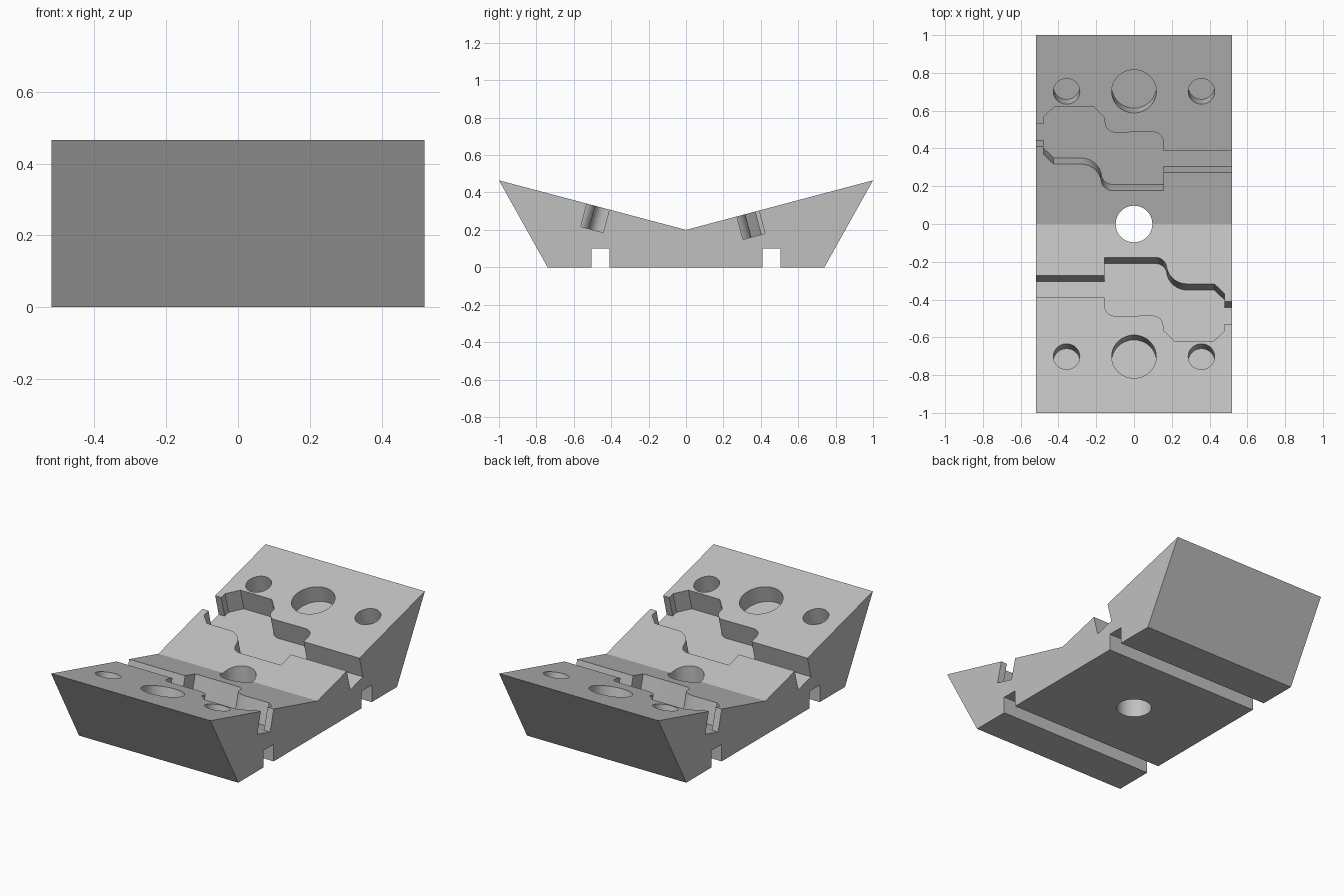
import bpy, bmesh, math
from mathutils import Vector

if "Cube" in bpy.data.objects:
    bpy.data.objects.remove(bpy.data.objects["Cube"])

HALF_W = 0.52
VALLEY_Z, RIM_Z = 0.2, 0.465
SLOPE = RIM_Z - VALLEY_Z
NORMAL = Vector((0, -SLOPE, 1)).normalized()   # normal of the rear sloped face

grey = bpy.data.materials.new("grey_metal")
grey.diffuse_color = (0.53, 0.53, 0.53, 1)
grey.use_nodes = True
grey.node_tree.nodes["Principled BSDF"].inputs["Base Color"].default_value = grey.diffuse_color


def prism(name, lower, upper):
    """Closed solid between two matching outlines."""
    bm = bmesh.new()
    a = [bm.verts.new(p) for p in lower]
    b = [bm.verts.new(p) for p in upper]
    bm.faces.new(a)
    bm.faces.new(b)
    n = len(a)
    for i in range(n):
        j = (i + 1) % n
        bm.faces.new((a[i], a[j], b[j], b[i]))
    bmesh.ops.recalc_face_normals(bm, faces=bm.faces)
    mesh = bpy.data.meshes.new(name)
    bm.to_mesh(mesh)
    bm.free()
    mesh.materials.append(grey)
    obj = bpy.data.objects.new(name, mesh)
    bpy.context.collection.objects.link(obj)
    return obj


def arc(cx, cy, r, start, end, steps=10, squash=1.0):
    angles = [math.radians(start + (end - start) * i / steps) for i in range(steps + 1)]
    return [(cx + r * math.cos(t), cy + r * squash * math.sin(t)) for t in angles]


def circle(cx, cy, r, squash=1.0):
    return arc(cx, cy, r, 0, 360, 48, squash)[:-1]


def slope_cutter(name, outline, depth, side):
    """Cutter sunk square to a sloped face; side -1 is the half-turn copy."""
    def shift(distance):
        pts = [Vector((x, y, VALLEY_Z + SLOPE * y)) + NORMAL * distance for x, y in outline]
        return [(p.x * side, p.y * side, p.z) for p in pts]
    return prism(name, shift(-depth), shift(0.03))


# Block: V-shaped top, slanted ends and two slots under the base
half = [(0.41, 0), (0.41, 0.1), (0.505, 0.1), (0.505, 0), (0.74, 0), (1, RIM_Z)]
profile = half + [(0, VALLEY_Z)] + [(-y, z) for y, z in reversed(half)]
block = prism("clamp_block", [(-HALF_W, y, z) for y, z in profile],
              [(HALF_W, y, z) for y, z in profile])

# Stepped channel outline running across one sloped face
channel = [(-0.6, 0.53), (-0.48, 0.53), (-0.48, 0.565), (-0.42, 0.622),
           (-0.215, 0.622), (-0.155, 0.56)]
channel += arc(-0.1, 0.54, 0.055, 180, 270)
channel += arc(0.1, 0.432, 0.055, 90, 0)
channel += [(0.155, 0.39), (0.6, 0.39), (0.6, 0.272), (0.155, 0.272), (0.155, 0.177)]
channel += arc(-0.115, 0.235, 0.058, 270, 190)
channel += arc(-0.28, 0.207, 0.11, 18, 90)
channel += [(-0.425, 0.317), (-0.48, 0.37), (-0.48, 0.41), (-0.6, 0.41)]

# Cutters: channels and blind holes on both slopes, one bore through the middle
cutters = []
cos_slope = NORMAL.z
for side in (1, -1):
    cutters.append(slope_cutter("channel_cutter", channel, 0.127, side))
    for x, r in ((-0.357, 0.07), (0, 0.118), (0.357, 0.07)):
        cutters.append(slope_cutter("hole_cutter", circle(x, 0.702, r, cos_slope), 0.1, side))
bore = circle(0, 0, 0.097)
cutters.append(prism("bore_cutter", [(x, y, -0.1) for x, y in bore],
                     [(x, y, 0.6) for x, y in bore]))

bpy.context.view_layer.objects.active = block
block.select_set(True)
for cutter in cutters:
    cutter.hide_render = True
    mod = block.modifiers.new("cut", 'BOOLEAN')
    mod.operation = 'DIFFERENCE'
    mod.solver = 'EXACT'
    mod.object = cutter
    bpy.ops.object.modifier_apply(modifier=mod.name)
    bpy.data.objects.remove(cutter, do_unlink=True)

# Smooth the round walls, keep machined edges crisp
bpy.ops.object.shade_smooth_by_angle(angle=math.radians(25))
